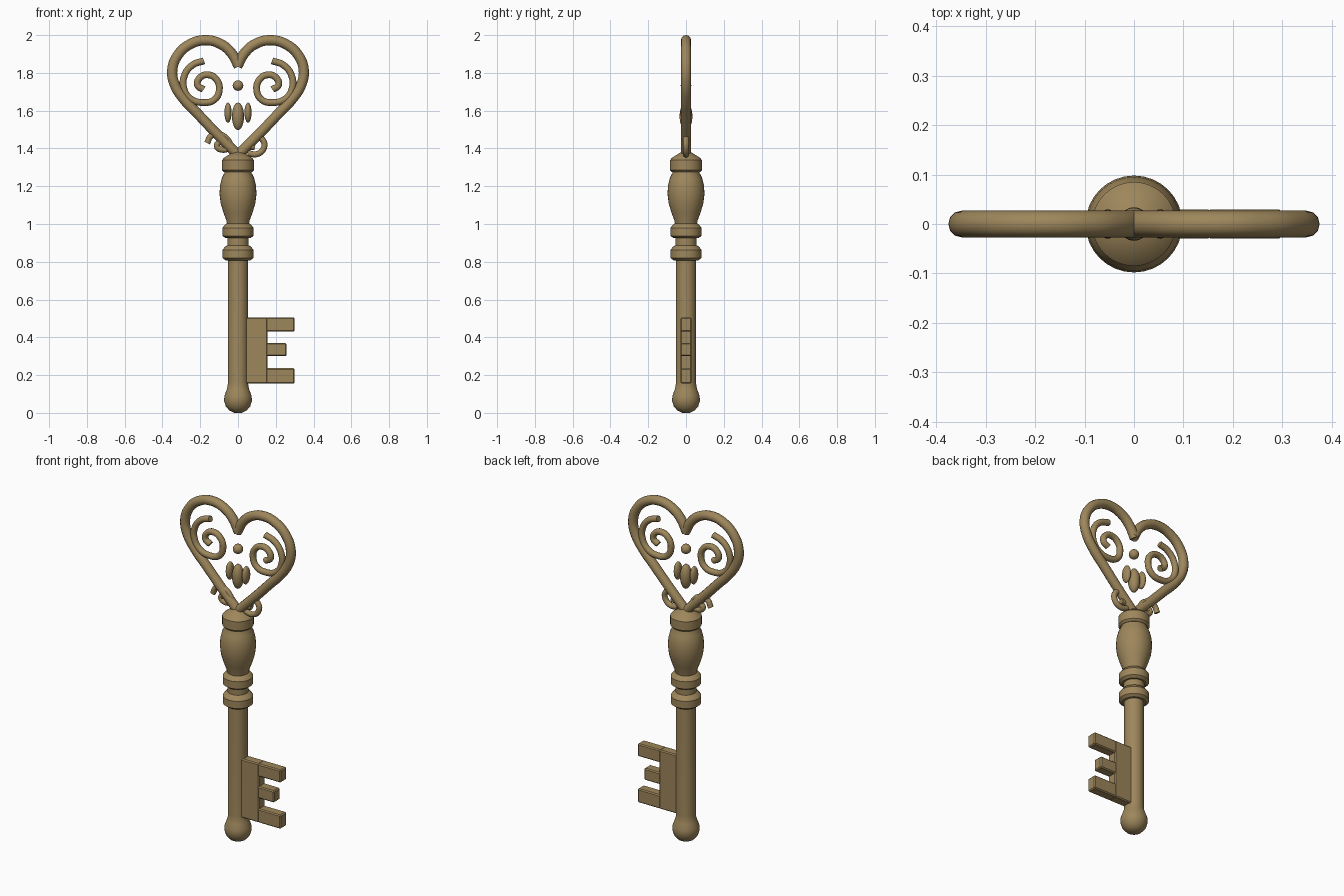
import bpy, bmesh, math
from mathutils import Matrix

cube = bpy.data.objects.get("Cube")
if cube:
    bpy.data.objects.remove(cube)

bronze = bpy.data.materials.new("aged_bronze")
bronze.use_nodes = True
COLOR = (0.34, 0.24, 0.105, 1)
bronze.diffuse_color = COLOR
bronze.node_tree.nodes["Principled BSDF"].inputs["Base Color"].default_value = COLOR


def add_mesh(name, mesh, smooth=True):
    obj = bpy.data.objects.new(name, mesh)
    bpy.context.collection.objects.link(obj)
    mesh.materials.clear()
    mesh.materials.append(bronze)
    if smooth:
        bpy.ops.object.select_all(action="DESELECT")
        obj.select_set(True)
        bpy.context.view_layer.objects.active = obj
        bpy.ops.object.shade_smooth_by_angle(angle=math.radians(35))
    return obj


def from_bmesh(name, bm, smooth=True):
    bmesh.ops.recalc_face_normals(bm, faces=bm.faces)
    mesh = bpy.data.meshes.new(name)
    bm.to_mesh(mesh)
    bm.free()
    return add_mesh(name, mesh, smooth)


def lathe(name, profile, sides=32):
    """Spin (radius, height) points around z and close both ends."""
    bm = bmesh.new()
    rings = [[bm.verts.new((r * math.cos(math.tau * i / sides),
                            r * math.sin(math.tau * i / sides), z))
              for i in range(sides)] for r, z in profile]
    for low, high in zip(rings, rings[1:]):
        for i in range(sides):
            j = (i + 1) % sides
            bm.faces.new((low[i], low[j], high[j], high[i]))
    bm.faces.new(rings[0])
    bm.faces.new(rings[-1])
    return from_bmesh(name, bm)


def tube(name, points, radius, side=1):
    """Round bar along a smooth path in the xz plane."""
    curve = bpy.data.curves.new(name + "_path", "CURVE")
    curve.dimensions = "3D"
    curve.bevel_depth = radius
    curve.bevel_resolution = 4
    curve.use_fill_caps = True
    curve.resolution_u = 6
    spline = curve.splines.new("BEZIER")
    spline.bezier_points.add(len(points) - 1)
    for p, (x, z) in zip(spline.bezier_points, points):
        p.co = (side * x, 0, z)
        p.handle_left_type = p.handle_right_type = "AUTO"
    temp = bpy.data.objects.new(name + "_path", curve)
    bpy.context.collection.objects.link(temp)
    bpy.context.view_layer.update()
    graph = bpy.context.evaluated_depsgraph_get()
    mesh = bpy.data.meshes.new_from_object(temp.evaluated_get(graph))
    mesh.name = name
    bpy.data.objects.remove(temp)
    return add_mesh(name, mesh)


def ellipsoid(name, x, z, size):
    bm = bmesh.new()
    bmesh.ops.create_uvsphere(bm, u_segments=20, v_segments=12, radius=1,
                              matrix=Matrix.Translation((x, 0, z)) @ Matrix.Diagonal((*size, 1)))
    return from_bmesh(name, bm)


def block(name, x0, x1, z0, z1, depth=0.058):
    bm = bmesh.new()
    place = Matrix.Translation(((x0 + x1) / 2, 0, (z0 + z1) / 2))
    bmesh.ops.create_cube(bm, size=1, matrix=place @ Matrix.Diagonal((x1 - x0, depth, z1 - z0, 1)))
    bmesh.ops.bevel(bm, geom=bm.edges[:], offset=0.006, segments=1, affect="EDGES")
    return from_bmesh(name, bm, False)


# Shaft with rounded tip
lathe("shaft", [(0.02, 0), (0.045, 0.012), (0.065, 0.035), (0.074, 0.065), (0.072, 0.09),
                (0.061, 0.12), (0.055, 0.14), (0.053, 0.165), (0.053, 0.82)])

# Collars and the neck between them
for name, z in (("lower_collar", 0.808), ("upper_collar", 0.925)):
    lathe(name, [(0.066, z), (0.082, z + 0.012), (0.082, z + 0.055),
                 (0.066, z + 0.075), (0.05, z + 0.082)])
lathe("collar_neck", [(0.056, 0.87), (0.056, 0.94)])

# Swelling grip and cap
lathe("grip", [(0.056, 0.99), (0.062, 1.02), (0.077, 1.06), (0.092, 1.11), (0.098, 1.16),
               (0.095, 1.205), (0.085, 1.245), (0.072, 1.27), (0.07, 1.29)])
lathe("cap", [(0.074, 1.275), (0.085, 1.286), (0.085, 1.338), (0.072, 1.352), (0.024, 1.382)])

# Heart-shaped bow with inner scrolls, mirrored left and right
heart = [(-0.004, 1.835), (0.035, 1.905), (0.09, 1.952), (0.172, 1.973), (0.255, 1.951),
         (0.318, 1.895), (0.348, 1.815), (0.334, 1.735), (0.286, 1.66),
         (0.21, 1.58), (0.12, 1.485), (0.055, 1.42), (-0.005, 1.36)]
scroll = [(0.18, 1.864), (0.24, 1.842), (0.284, 1.785), (0.286, 1.715), (0.25, 1.662),
          (0.185, 1.643), (0.125, 1.658), (0.099, 1.71), (0.114, 1.765),
          (0.16, 1.79), (0.203, 1.773), (0.214, 1.735), (0.182, 1.712)]
for label, side in (("left", 1), ("right", -1)):
    tube(label + "_heart_bar", heart, 0.027, side)
    tube(label + "_scroll", scroll, 0.018, side)
    ellipsoid(label + "_petal", side * 0.053, 1.59, (0.019, 0.03, 0.053))
ellipsoid("middle_petal", 0, 1.57, (0.032, 0.034, 0.073))
ellipsoid("bead", 0, 1.733, (0.028, 0.028, 0.028))

# Small curls where the bow meets the cap
tube("left_curl", [(0.05, 1.375), (0.1, 1.37), (0.136, 1.4), (0.134, 1.44),
                   (0.1, 1.46), (0.066, 1.445), (0.065, 1.412), (0.09, 1.408)], 0.016)
tube("right_curl", [(-0.163, 1.428), (-0.145, 1.464), (-0.105, 1.475), (-0.058, 1.45),
                    (-0.045, 1.41), (-0.08, 1.393), (-0.112, 1.413), (-0.094, 1.437)], 0.016)

# Bit: plate and three teeth
block("bit_plate", 0.03, 0.157, 0.155, 0.505)
for name, end, z0, z1 in (("top_tooth", 0.3, 0.43, 0.505),
                          ("middle_tooth", 0.257, 0.3, 0.37),
                          ("bottom_tooth", 0.3, 0.155, 0.237)):
    block(name, 0.148, end, z0, z1)
